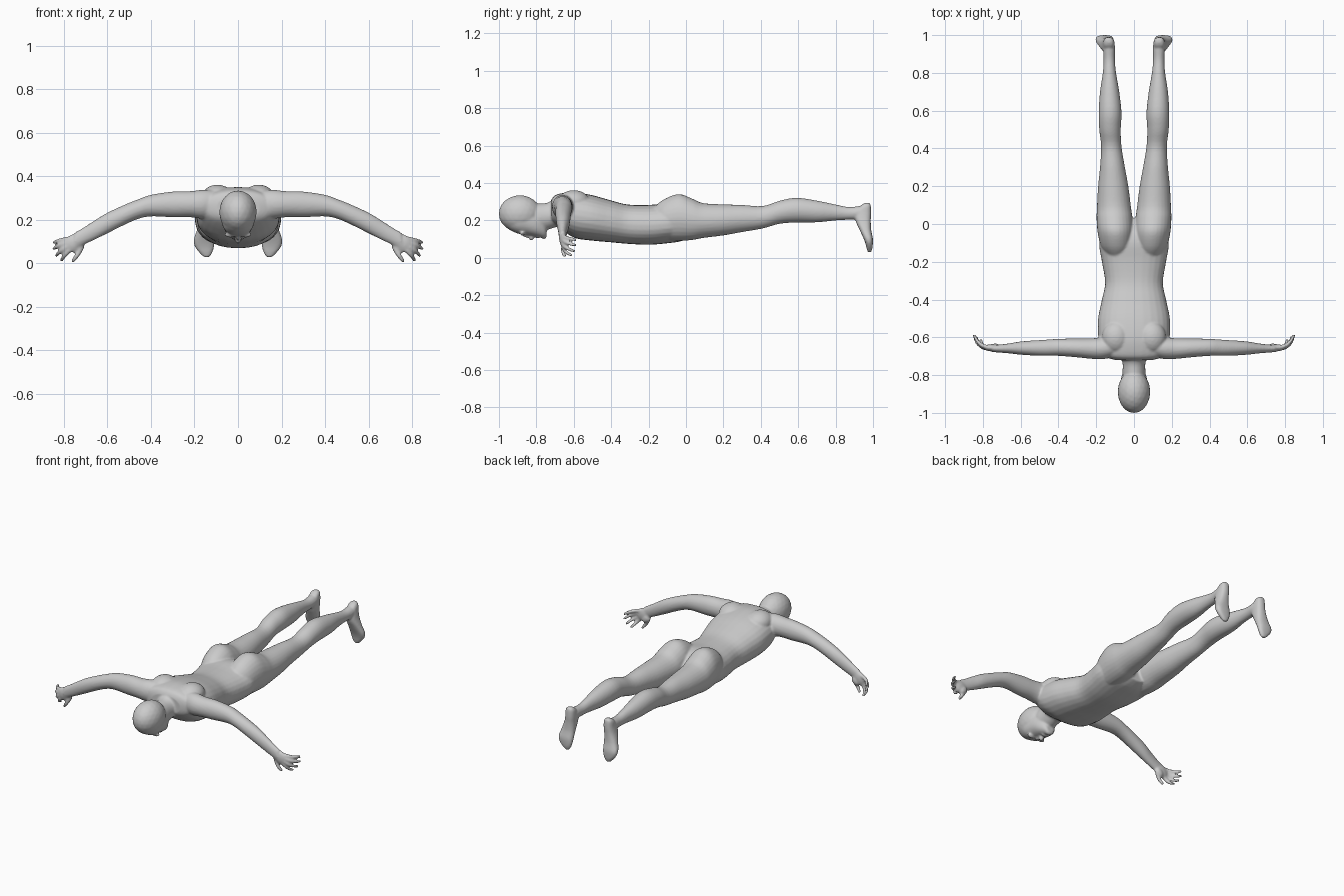
import bpy, bmesh
from math import sin, cos, pi, copysign
from mathutils import Vector, Matrix

bm = bmesh.new()


def catmull(p0, p1, p2, p3, t):
    return [0.5 * (2*b + (c-a)*t + (2*a-5*b+4*c-d)*t*t + (3*b-a-3*c+d)*t**3)
            for a, b, c, d in zip(p0, p1, p2, p3)]


def loft(stations, axis, side=1, power=2.0, steps=4, n=28):
    """Skin rounded sections; each station is (position, low a, high a, low b, high b)."""
    st = [stations[0]] + list(stations) + [stations[-1]]
    rows = [catmull(*st[i:i+4], k/steps) for i in range(len(st)-3) for k in range(steps)]
    rows.append(stations[-1])
    rings = []
    for t, a0, a1, b0, b1 in rows:
        ring = []
        for k in range(n):
            c, s = cos(2*pi*k/n), sin(2*pi*k/n)
            a = (a0+a1)/2 + (a1-a0)/2 * copysign(abs(c)**(2/power), c)
            b = (b0+b1)/2 + (b1-b0)/2 * copysign(abs(s)**(2/power), s)
            co = [a, b]
            co.insert(axis, t)
            ring.append(bm.verts.new((co[0]*side, co[1], co[2])))
        rings.append(ring)
    for r, q in zip(rings, rings[1:]):
        for k in range(n):
            bm.faces.new((r[k], r[(k+1) % n], q[(k+1) % n], q[k]))
    bm.faces.new(rings[0])
    bm.faces.new(rings[-1])


def blob(center, radii, side=1, tilt=0.0):
    m = (Matrix.Translation((center[0]*side, center[1], center[2]))
         @ Matrix.Rotation(tilt*side, 4, 'Y') @ Matrix.Diagonal((*radii, 1)))
    bmesh.ops.create_icosphere(bm, subdivisions=3, radius=1, matrix=m)


def finger(a, b, c, r0, r1, side):
    a, b, c = Vector(a), Vector(b), Vector(c)
    for k in range(13):
        t = k/12
        r = r0 + (r1-r0)*t
        blob(a*(1-t)**2 + b*2*t*(1-t) + c*t*t, (r, r, r), side)


# torso, from shoulders to hips
loft([(-.72, -.10, .10, .20, .31), (-.70, -.155, .155, .18, .335), (-.65, -.18, .18, .14, .348),
      (-.59, -.19, .19, .105, .35), (-.50, -.19, .19, .092, .335), (-.40, -.17, .17, .083, .307),
      (-.31, -.153, .153, .075, .285), (-.20, -.17, .17, .07, .283), (-.10, -.185, .185, .078, .29),
      (-.03, -.16, .16, .088, .27), (.03, -.08, .08, .11, .22)], 1, power=2.25)

# neck and head
loft([(-.62, -.08, .08, .17, .345), (-.69, -.068, .068, .165, .325), (-.74, -.06, .06, .15, .295),
      (-.80, -.06, .06, .14, .29), (-.86, -.05, .05, .16, .28)], 1)
blob((0, -.888, .236), (.086, .113, .099))
loft([(-.745, -.025, .025, .112, .15), (-.76, -.045, .045, .106, .22), (-.80, -.064, .064, .113, .25),
      (-.85, -.073, .073, .122, .28), (-.90, -.075, .075, .13, .28), (-.94, -.06, .06, .148, .26)], 1,
     power=2.2)
blob((0, -.826, .112), (.015, .014, .021))      # nose tip
blob((0, -.848, .121), (.010, .028, .014))      # nose bridge
blob((0, -.793, .116), (.026, .012, .013))      # lips
blob((0, -.760, .115), (.024, .016, .014))      # chin

for s in (1, -1):
    blob((.035, -.875, .132), (.028, .012, .013), s)     # brow
    blob((.095, -.60, .30), (.075, .085, .062), s)       # shoulder blade

    # leg with buttock
    loft([(-.17, .04, .14, .14, .27), (-.12, .012, .175, .10, .312), (-.04, .004, .193, .092, .341),
          (.03, .008, .198, .095, .318), (.09, .016, .196, .106, .293), (.20, .030, .190, .12, .286),
          (.30, .048, .180, .138, .283), (.41, .066, .174, .157, .277), (.50, .070, .184, .182, .305),
          (.59, .066, .187, .189, .321), (.70, .078, .180, .19, .306), (.80, .095, .165, .20, .285),
          (.87, .101, .161, .204, .272), (.93, .100, .164, .205, .277), (.96, .105, .160, .21, .275)],
         1, s)

    # foot, heel to toes
    loft([(.294, .120, .146, .958, .982), (.28, .107, .160, .935, .988), (.24, .102, .166, .905, .990),
          (.20, .104, .174, .906, .988), (.15, .106, .190, .928, .990), (.105, .107, .204, .949, .999),
          (.075, .110, .197, .960, .999), (.05, .118, .178, .966, .996), (.03, .130, .158, .972, .990)],
         2, s, power=2.5)

    # arm, shoulder to wrist
    loft([(.10, -.70, -.60, .21, .335), (.16, -.715, -.60, .205, .338), (.22, -.714, -.605, .212, .332),
          (.30, -.706, -.606, .212, .330), (.40, -.698, -.608, .216, .315), (.46, -.698, -.612, .204, .294),
          (.52, -.697, -.616, .178, .270), (.60, -.692, -.622, .138, .233), (.66, -.685, -.632, .108, .197),
          (.71, -.681, -.638, .085, .165), (.75, -.678, -.640, .062, .142)], 0, s)

    # palm and fingers
    blob((.752, -.655, .093), (.050, .019, .041), s, tilt=.5)
    blob((.735, -.650, .075), (.030, .018, .022), s, tilt=.9)
    finger((.72, -.65, .075), (.738, -.665, .035), (.758, -.650, .013), .014, .009, s)
    for base, mid, tip in [((.772, -.655, .065), (.800, -.660, .035), (.811, -.615, .015)),
                           ((.780, -.657, .080), (.822, -.657, .054), (.834, -.600, .037)),
                           ((.780, -.655, .097), (.832, -.652, .080), (.845, -.592, .068)),
                           ((.770, -.652, .113), (.822, -.648, .108), (.844, -.592, .097))]:
        finger(base, mid, tip, .0125, .0085, s)

bmesh.ops.recalc_face_normals(bm, faces=bm.faces)
mesh = bpy.data.meshes.new("lying_figure")
bm.to_mesh(mesh)
bm.free()
body = bpy.data.objects.new("lying_figure", mesh)
bpy.context.collection.objects.link(body)

# fuse all parts into one smooth skin
fuse = body.modifiers.new("fuse", 'REMESH')
fuse.mode = 'VOXEL'
fuse.voxel_size = .006
fuse.use_smooth_shade = True
soften = body.modifiers.new("soften", 'SMOOTH')
soften.factor = .5
soften.iterations = 5
